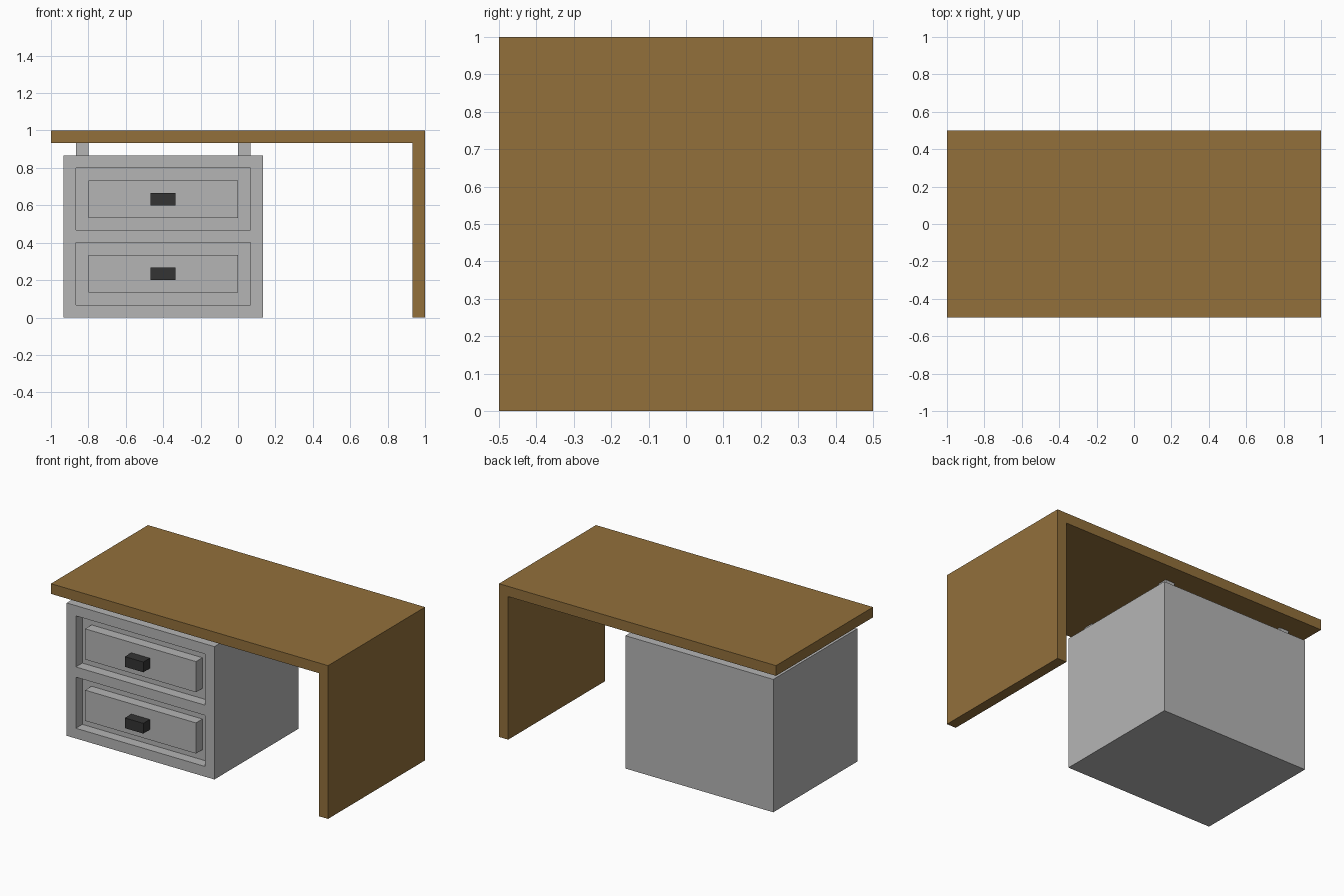
import bpy
import bmesh

if "Cube" in bpy.data.objects:
    bpy.data.objects.remove(bpy.data.objects["Cube"])

U = 1 / 15  # board thickness, the module of the whole desk


def material(name, rgb):
    m = bpy.data.materials.new(name)
    m.diffuse_color = (*rgb, 1)
    m.use_nodes = True
    m.node_tree.nodes["Principled BSDF"].inputs["Base Color"].default_value = m.diffuse_color
    return m


wood = material("brown wood", (0.288, 0.162, 0.044))
grey = material("grey metal", (0.462, 0.462, 0.462))
dark = material("dark handle", (0.034, 0.034, 0.034))


def box(name, x, y, z, mat):
    """Box from (min, max) ranges given in modules."""
    bm = bmesh.new()
    bmesh.ops.create_cube(bm, size=1)
    for v in bm.verts:
        v.co = [U * (r[0] if c < 0 else r[1]) for c, r in zip(v.co, (x, y, z))]
    mesh = bpy.data.meshes.new(name)
    bm.to_mesh(mesh)
    bm.free()
    mesh.materials.append(mat)
    obj = bpy.data.objects.new(name, mesh)
    bpy.context.collection.objects.link(obj)
    return obj


# Desk: one L-shaped profile (top and right side panel) extruded in depth
profile = [(-15, 14), (14, 14), (14, 0), (15, 0), (15, 15), (-15, 15)]
bm = bmesh.new()
face = bm.faces.new([bm.verts.new((x * U, -0.5, z * U)) for x, z in profile])
ext = bmesh.ops.extrude_face_region(bm, geom=[face])
for v in ext["geom"]:
    if isinstance(v, bmesh.types.BMVert):
        v.co.y = 0.5
bmesh.ops.recalc_face_normals(bm, faces=bm.faces)
desk_mesh = bpy.data.meshes.new("desk_top_and_side")
bm.to_mesh(desk_mesh)
bm.free()
desk_mesh.materials.append(wood)
desk = bpy.data.objects.new("desk_top_and_side", desk_mesh)
bpy.context.collection.objects.link(desk)

# Cabinet body
cabinet = box("cabinet", (-14, 2), (-6.5, 6.5), (0, 13), grey)

for label, z in (("lower", 1), ("upper", 7)):
    # Drawer recess cut one module deep into the front
    cutter = box("recess_cutter", (-13, 1), (-7.5, -5.5), (z, z + 5), grey)
    cutter.hide_render = True
    mod = cabinet.modifiers.new("recess", "BOOLEAN")
    mod.operation = "DIFFERENCE"
    mod.solver = "EXACT"
    mod.object = cutter
    bpy.context.view_layer.objects.active = cabinet
    bpy.ops.object.modifier_apply(modifier=mod.name)
    bpy.data.objects.remove(cutter)
    # Drawer front, flush with the cabinet, and its handle
    box(label + "_drawer", (-12, 0), (-6.5, -5.5), (z + 1, z + 4), grey)
    box(label + "_handle", (-7, -5), (-7.5, -6.5), (z + 2, z + 3), dark)

# Four small blocks carrying the desk top
for side, x in (("left", -13), ("right", 0)):
    for end, y in (("front", -5.5), ("back", 4.5)):
        box(f"{end}_{side}_support", (x, x + 1), (y, y + 1), (13, 14), grey)
